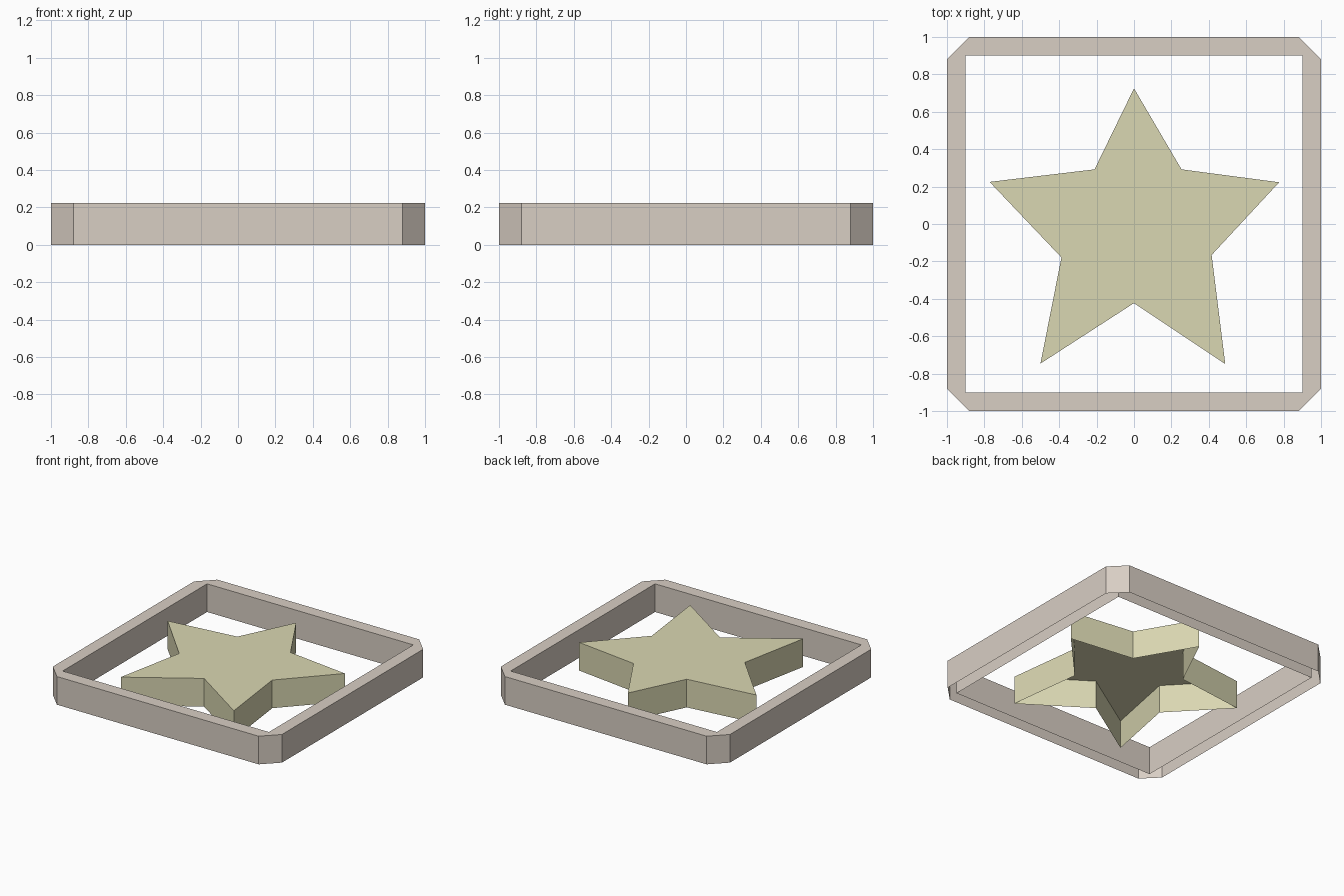
import bpy, bmesh

if "Cube" in bpy.data.objects:
    bpy.data.objects.remove(bpy.data.objects["Cube"])

HEIGHT = 0.222


def material(name, rgb):
    m = bpy.data.materials.new(name)
    m.diffuse_color = (*rgb, 1)
    m.use_nodes = True
    m.node_tree.nodes["Principled BSDF"].inputs["Base Color"].default_value = m.diffuse_color
    return m


def finish(bm, name, mat):
    me = bpy.data.meshes.new(name)
    bm.to_mesh(me)
    bm.free()
    me.materials.append(mat)
    ob = bpy.data.objects.new(name, me)
    bpy.context.collection.objects.link(ob)
    return ob


def ring(bm, pts, z):
    return [bm.verts.new((x, y, z)) for x, y in pts]


def wall(bm, pts, flip=False):
    """Vertical wall round a counter-clockwise outline; returns the top verts."""
    low, top = ring(bm, pts, 0), ring(bm, pts, HEIGHT)
    for i in range(len(pts)):
        j = (i + 1) % len(pts)
        face = [low[i], low[j], top[j], top[i]]
        bm.faces.new(face[::-1] if flip else face)
    return top


# Star: walls and top, open underneath
star = [(0, .725), (-.211, .292), (-.772, .225), (-.388, -.179), (-.5, -.746),
        (0, -.423), (.488, -.749), (.415, -.166), (.776, .223), (.254, .292)]
bm = bmesh.new()
bm.faces.new(wall(bm, star))
finish(bm, "star", material("pale olive", (0.70, 0.68, 0.445)))

# Frame: chamfered outer wall, square inner wall, top rim, open underneath
c, r = 0.88, 0.9
outer = [(1, -c), (1, c), (c, 1), (-c, 1), (-1, c), (-1, -c), (-c, -1), (c, -1)]
inner = [(r, -r), (r, r), (-r, r), (-r, -r)]
bm = bmesh.new()
o = wall(bm, outer)
n = wall(bm, inner, flip=True)
for k in range(4):
    a, b = o[2 * k], o[2 * k + 1]
    bm.faces.new([a, b, n[(k + 1) % 4], n[k]])                # straight rim
    bm.faces.new([b, o[(2 * k + 2) % 8], n[(k + 1) % 4]])     # corner rim
finish(bm, "frame", material("warm beige", (0.69, 0.62, 0.55)))
